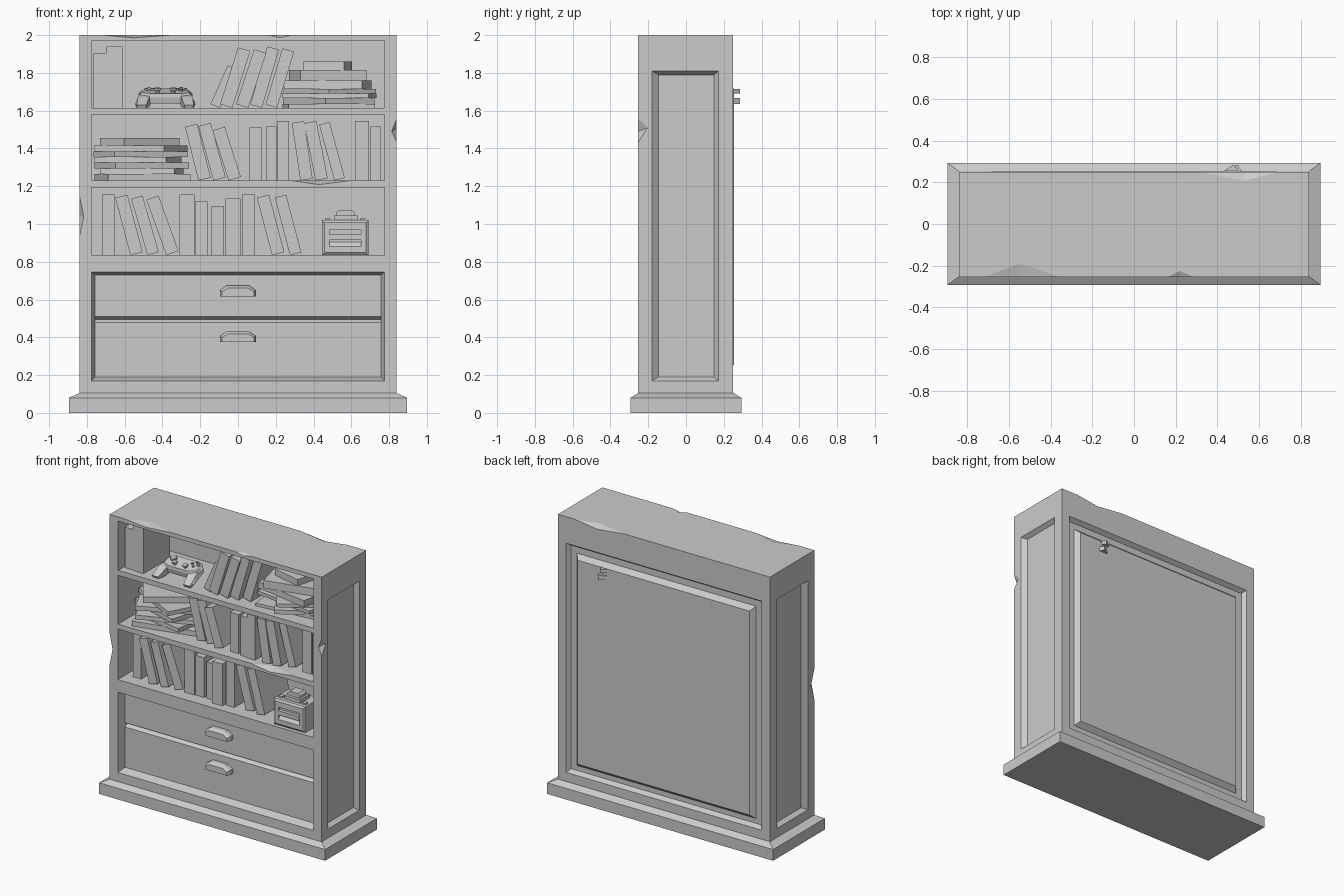
import bpy, bmesh, random
from math import radians, sin, cos, pi
from mathutils import Vector, Matrix

random.seed(4)

def hull(name, pts, mat=Matrix()):
    """Object from the convex hull of a few points."""
    bm = bmesh.new()
    for p in pts:
        bm.verts.new(mat @ Vector(p))
    res = bmesh.ops.convex_hull(bm, input=bm.verts)
    bmesh.ops.delete(bm, geom=list({v for v in res["geom_interior"] if isinstance(v, bmesh.types.BMVert)}), context='VERTS')
    bmesh.ops.dissolve_limit(bm, angle_limit=0.01, verts=bm.verts, edges=bm.edges)
    bmesh.ops.recalc_face_normals(bm, faces=bm.faces)
    me = bpy.data.meshes.new(name)
    bm.to_mesh(me)
    bm.free()
    ob = bpy.data.objects.new(name, me)
    bpy.context.collection.objects.link(ob)
    return ob

def box(name, x0, x1, y0, y1, z0, z1, mat=Matrix()):
    return hull(name, [(x, y, z) for x in (x0, x1) for y in (y0, y1) for z in (z0, z1)], mat)

def cut(target, cutter):
    m = target.modifiers.new("cut", 'BOOLEAN')
    m.operation, m.solver, m.object = 'DIFFERENCE', 'EXACT', cutter
    bpy.context.view_layer.objects.active = target
    bpy.ops.object.modifier_apply(modifier=m.name)
    bpy.data.objects.remove(cutter)

def rings(axis, layers):
    """Points of stacked rectangles (offset, a0, a1, z0, z1) facing x or y."""
    pts = []
    for d, a0, a1, z0, z1 in layers:
        for a in (a0, a1):
            for z in (z0, z1):
                pts.append((d, a, z) if axis == 'x' else (a, d, z))
    return pts

def chip(target, a, b, p, q, out):
    """Knock a faceted dent out of edge a-b, reaching p and q on its two faces."""
    out = Vector(out)
    pts = [Vector(v) + out * 0.001 for v in (a, b, p, q)]
    pts.append((pts[0] + pts[1]) / 2 + out * 0.06)
    cut(target, hull("chip_cutter", pts))

# Plinth
hull("plinth", [(sx * x, sy * y, z) for sx in (-1, 1) for sy in (-1, 1)
                for x, y, z in ((.895, .293, 0), (.895, .293, .08), (.84, .253, .105))])

# Cabinet body with shelf cavity, drawer recess and panel recesses
body = box("cabinet_body", -.84, .84, -.253, .25, .09, 2)
cut(body, box("cavity", -.775, .775, -.4, .19, .835, 1.97))
outer, inner = (-.775, .775, .17, .745), (-.758, .758, .19, .73)
cut(body, hull("drawer_recess", rings('y', [(-.3, *outer), (-.253, *outer), (-.195, *inner)])))
cut(body, hull("drawer_groove", [(x, y, z) for x in (-.757, .757)
                                 for y, z in ((-.2, .512), (-.2, .475), (-.17, .495))]))
for s in (-1, 1):
    o, i = (-.18, .172, .17, 1.81), (-.145, .148, .19, 1.79)
    cut(body, hull("side_recess", rings('x', [(s * .9, *o), (s * .84, *o), (s * .81, *i)])))
o, i = (-.775, .775, .17, 1.81), (-.755, .755, .19, 1.79)
cut(body, hull("back_recess", rings('y', [(.3, *o), (.25, *o), (.22, *i)])))
hull("back_panel", rings('y', [(.21, -.71, .71, .225, 1.745), (.22, -.71, .71, .225, 1.745),
                               (.254, -.68, .68, .255, 1.715)]))

# Worn dents on the cabinet edges
F = -.253
for x0, xm, x1, y, z in ((-.73, -.55, -.34, -.185, 1.984), (.16, .22, .29, -.222, 1.985)):
    chip(body, (x0, F, 2), (x1, F, 2), (xm, y, 2), (xm, F, z), (0, -1, 1))
chip(body, (.3, .25, 2), (.71, .25, 2), (.53, .205, 2), (.53, .25, 1.975), (0, 1, 1))
chip(body, (.84, F, 1.43), (.84, F, 1.56), (.84, -.2, 1.51), (.812, F, 1.49), (1, -1, 0))
chip(body, (-.84, F, .92), (-.84, F, 1.16), (-.84, -.21, 1.04), (-.815, F, 1.04), (-1, -1, 0))

# Shelves
shelves = [box("shelf", -.78, .78, -.248, .195, z - .036, z) for z in (1.23, 1.615)]
chip(shelves[0], (.27, -.248, 1.23), (.61, -.248, 1.23), (.43, -.19, 1.23), (.43, -.248, 1.207), (0, -1, 1))

# Drawer handles
grip = ((-.095, 0), (-.095, .032), (-.06, .057), (.06, .057), (.095, .032), (.095, 0))
for z in (.617, .374):
    hull("drawer_handle", [(x, -.19, z + h) for x, h in grip] + [(x, -.225, z + h) for x, h in grip]
         + [(x * .88, -.248, z + h * .78) for x, h in grip])

# Standing books: left x, width, top z, sideways shift of the top
rows = {
    1.615: [(-.765, .07, 1.905, 0), (-.695, .084, 1.94, 0), (-.145, .05, 1.84, .09), (-.095, .065, 1.935, .095),
            (-.01, .065, 1.925, .095), (.065, .062, 1.94, .09), (.145, .062, 1.93, .09)],
    1.23: [(-.21, .065, 1.53, -.07), (-.13, .065, 1.535, -.08), (-.05, .065, 1.515, -.085),
           (.06, .066, 1.51, 0), (.15, .055, 1.515, 0), (.207, .063, 1.545, 0), (.33, .065, 1.545, -.045),
           (.41, .065, 1.545, -.06), (.51, .055, 1.54, -.08), (.62, .073, 1.545, 0), (.7, .056, 1.515, 0)],
    .835: [(-.72, .065, 1.155, 0), (-.57, .065, 1.155, -.08), (-.48, .06, 1.15, -.085), (-.38, .065, 1.15, -.105),
           (-.31, .08, 1.155, 0), (-.227, .067, 1.12, 0), (-.14, .065, 1.095, 0), (-.067, .08, 1.135, 0),
           (.025, .066, 1.155, 0), (.18, .065, 1.155, -.08), (.275, .06, 1.155, -.08)],
}
for base, books in rows.items():
    for x, w, top, lean in books:
        y = random.uniform(-.2, -.15)
        rise = w * lean / (top - base)          # keeps the leaning book square
        prof = [(x, base + max(0, rise)), (x + w, base + max(0, -rise)),
                (x + w + lean, top - max(0, rise)), (x + lean, top - max(0, -rise))]
        hull("book", [(px, py, pz) for px, pz in prof for py in (y, y + .3)])

# Lying books: centre x, centre y, length in x, length in y, bottom, top, turn
stacks = [
    (.48, -.01, .46, .3, 1.615, 1.636, 6), (.48, .015, .3, .45, 1.636, 1.666, 30),
    (.485, .0, .46, .3, 1.666, 1.69, -8), (.48, .015, .3, .45, 1.69, 1.714, 34),
    (.475, -.02, .42, .28, 1.714, 1.76, -10), (.475, -.02, .36, .25, 1.76, 1.815, 14),
    (.475, -.02, .22, .17, 1.815, 1.86, -14),
    (-.505, -.02, .45, .3, 1.23, 1.265, 14), (-.51, -.02, .4, .28, 1.265, 1.295, -10),
    (-.51, -.02, .42, .3, 1.295, 1.325, 22), (-.53, -.02, .4, .26, 1.325, 1.355, -18),
    (-.515, -.02, .43, .26, 1.355, 1.385, 25), (-.515, -.02, .42, .26, 1.385, 1.415, -28),
    (-.52, -.02, .36, .22, 1.415, 1.455, 35),
]
for x, y, lx, ly, z0, z1, turn in stacks:
    m = Matrix.Translation((x, y, 0)) @ Matrix.Rotation(radians(turn), 4, 'Z')
    box("lying_book", -lx / 2, lx / 2, -ly / 2, ly / 2, z0, z1, m)

# Game controller, tilted up at the back
C = Matrix.Translation((-.385, -.09, 1.665)) @ Matrix.Rotation(radians(14), 4, 'X')
plan = [(s * x, y) for s in (-1, 1) for x, y in ((.05, .08), (.105, .09), (.14, .05), (.14, -.01), (.09, -.04))]
hull("controller_body", [(x, y, -.018) for x, y in plan] + [(x * 1.02, y, .015) for x, y in plan]
     + [(x * .88, y * .85, .034) for x, y in plan], C)
for s in (-1, 1):
    hull("controller_grip", [(s * x, y, z) for x, y, z in (
        (.075, .02, .028), (.13, .04, .028), (.145, .04, -.01), (.07, .02, -.018), (.1, -.125, -.004),
        (.15, -.125, -.004), (.16, -.08, -.012), (.105, -.12, -.03), (.145, -.12, -.03), (.085, -.06, -.03),
        (.145, -.05, .018), (.085, -.05, .02))], C)

def peg(name, x, y, z0, z1, r0, r1, n=8):
    hull(name, [(x + r * cos(2 * pi * k / n), y + r * sin(2 * pi * k / n), z)
                for z, r in ((z0, r0), (z1, r1)) for k in range(n)], C)

for s in (-1, 1):
    peg("stick_post", s * .042, -.005, .03, .05, .012, .01)
    peg("stick_cap", s * .042, -.005, .048, .058, .02, .017)
    for dx, dy in ((.022, 0), (-.022, 0), (0, .022), (0, -.022)):
        if s > 0:
            peg("face_button", .085 + dx, .045 + dy, .03, .044, .01, .009, 6)
box("direction_pad", -.11, -.06, .037, .053, .03, .044, C)
box("direction_pad", -.093, -.077, .02, .07, .03, .044, C)

# Small box device on the lowest shelf
device = hull("device_body", rings('y', [(-.235, .457, .678, .848, 1.007), (-.225, .445, .69, .835, 1.02),
                                         (-.06, .445, .69, .835, 1.02)]))
cut(device, box("slot", .485, .652, -.3, -.215, .88, .967))
box("device_bar", .485, .652, -.24, -.2, .915, .945)
hull("device_lip", [(x, y, z) for x in (.485, .652) for y, z in ((-.21, .88), (-.21, .91), (-.235, .88))])
box("device_top_plate", .508, .632, -.2, -.09, 1.015, 1.045)
hull("device_knob", [(x, y, z) for y in (-.18, -.11) for x, z in (
    (.518, 1.04), (.518, 1.06), (.535, 1.075), (.602, 1.075), (.618, 1.06), (.618, 1.04))])
for x in (.475, .66):
    box("device_stud", x - .014, x + .014, -.2, -.17, 1.015, 1.03)
